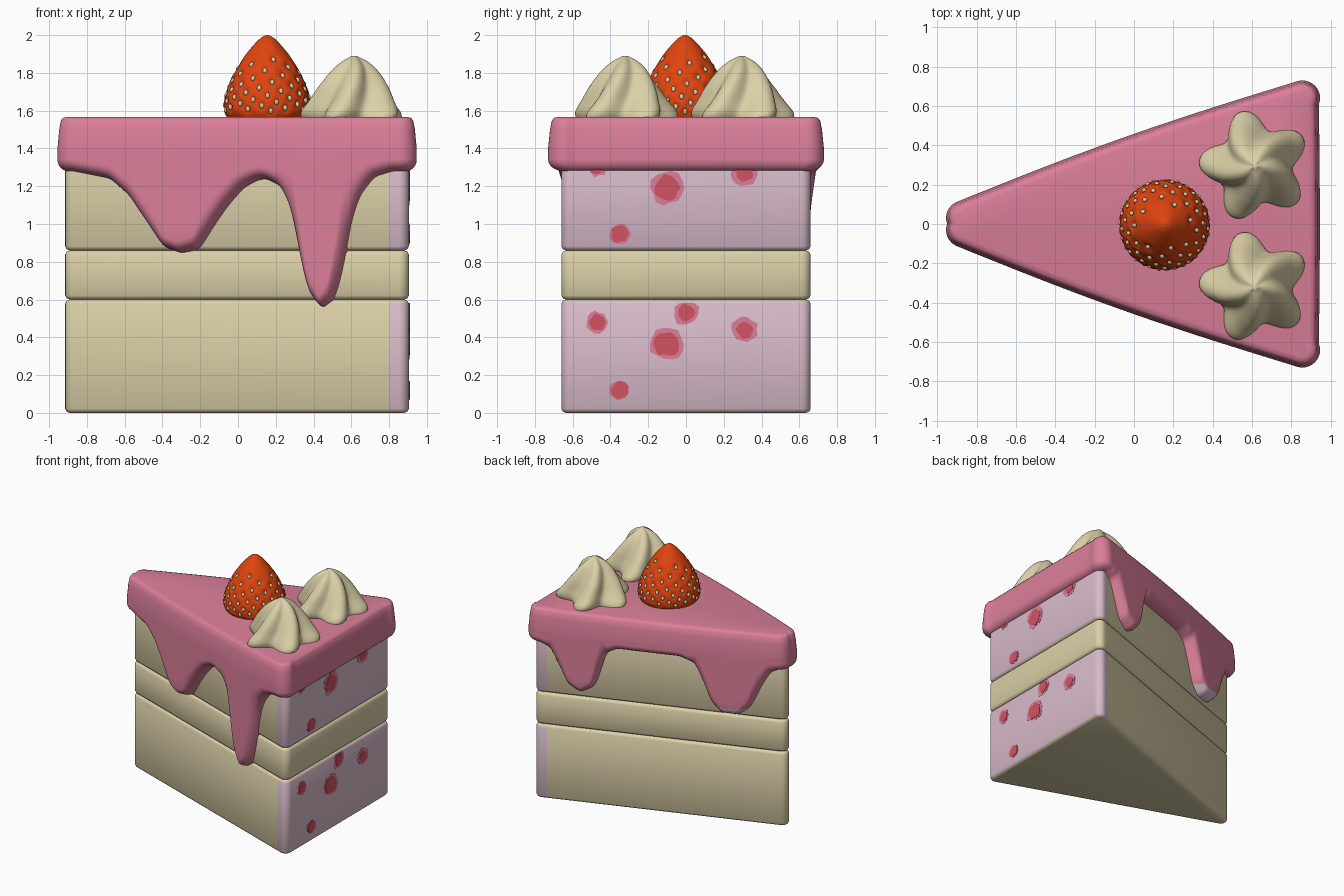
import bpy, bmesh, math, random
from mathutils import Vector, Matrix

if "Cube" in bpy.data.objects:
    bpy.data.objects.remove(bpy.data.objects["Cube"])

random.seed(4)


def material(name, r, g, b):
    m = bpy.data.materials.new(name)
    lin = [((c / 255 + 0.055) / 1.055) ** 2.4 for c in (r, g, b)]
    m.diffuse_color = (*lin, 1)
    m.use_nodes = True
    m.node_tree.nodes["Principled BSDF"].inputs["Base Color"].default_value = m.diffuse_color
    return m


CREAM = material("cream sponge", 219, 208, 168)
PINK = material("pink icing", 219, 127, 153)
LILAC = material("pale lilac", 217, 188, 203)
RED = material("berry red spot", 212, 82, 98)
ORANGE = material("strawberry red", 224, 68, 14)
SEED = material("seed", 212, 205, 165)


def make(name, bm, mats, rule=None, angle=50):
    bm.normal_update()
    if rule:
        for f in bm.faces:
            f.material_index = rule(f)
    me = bpy.data.meshes.new(name)
    bm.to_mesh(me)
    bm.free()
    for m in mats:
        me.materials.append(m)
    ob = bpy.data.objects.new(name, me)
    bpy.context.collection.objects.link(ob)
    bpy.ops.object.select_all(action='DESELECT')
    ob.select_set(True)
    bpy.context.view_layer.objects.active = ob
    bpy.ops.object.shade_smooth_by_angle(angle=math.radians(angle))
    return ob


def loft(rings, cap_start=True, cap_end=True):
    """Skin a list of closed counter-clockwise rings, given from bottom to top."""
    bm = bmesh.new()
    vs = [[bm.verts.new(p) for p in ring] for ring in rings]
    n = len(rings[0])
    for a, b in zip(vs, vs[1:]):
        for i in range(n):
            j = (i + 1) % n
            bm.faces.new((a[i], a[j], b[j], b[i]))
    if cap_start:
        bm.faces.new(vs[0][::-1])
    if cap_end:
        bm.faces.new(vs[-1])
    return bm


# Wedge outline: inner triangle corners plus outward normals
CORNERS = [(-0.865, 0), (0.855, -0.61), (0.855, 0.61)]
PHI = 90 + math.degrees(math.atan2(0.61, 1.72))
ARCS = [(PHI, 360 - PHI), (360 - PHI, 360), (0, PHI)]


def outline(arc, splits):
    """Columns (centre x, centre y, normal x, normal y, bulge, edge number)."""
    cols = []
    for k in range(3):
        (cx, cy), (a0, a1) = CORNERS[k], ARCS[k]
        for i in range(arc + 1):
            a = math.radians(a0 + (a1 - a0) * i / arc)
            cols.append((cx, cy, math.cos(a), math.sin(a), 0, -1))
        ex, ey = CORNERS[(k + 1) % 3]
        a = math.radians(a1)
        for t in splits[k]:
            cols.append((cx + (ex - cx) * t, cy + (ey - cy) * t, math.cos(a),
                         math.sin(a), math.sin(math.pi * t), k))
    return cols


# Sponge layers, lilac on the outer end of the top and bottom ones
cut = (0.8 + 0.865 + 0.05 * 0.335) / 1.72
cake = outline(8, [[cut], [], [1 - cut]])


def lilac_end(f):
    return int(f.calc_center_median().x > 0.8 and abs(f.normal.z) < 0.9)


for name, z0, z1, ends in (("bottom_sponge", 0, 0.6, True), ("middle_cream", 0.6, 0.86, False),
                           ("top_sponge", 0.86, 1.45, True)):
    prof = [(z0, 0.026), (z0 + 0.007, 0.042), (z0 + 0.022, 0.05),
            (z1 - 0.022, 0.05), (z1 - 0.007, 0.042), (z1, 0.026)]
    rings = [[(c[0] + c[2] * r, c[1] + c[3] * r, z) for c in cake] for z, r in prof]
    make(name, loft(rings), [CREAM, LILAC], lilac_end if ends else None)

# Icing with drips: lower edge height along x for the two long sides
FRONT = [(-.9, 1.28), (-.7, 1.24), (-.6, 1.15), (-.5, 1.0), (-.42, .88), (-.33, .845), (-.23, .87),
         (-.15, 1.0), (-.08, 1.1), (0, 1.19), (.07, 1.23), (.12, 1.24), (.2, 1.2), (.25, 1.1),
         (.28, .97), (.31, .8), (.35, .64), (.42, .55), (.49, .61), (.54, .8), (.57, 1.0),
         (.62, 1.15), (.7, 1.25), (.8, 1.28)]
BACK = [(-.9, 1.28), (-.84, 1.25), (-.77, 1.12), (-.7, .95), (-.62, .88), (-.5, .88), (-.42, .96),
        (-.36, 1.12), (-.3, 1.26), (-.2, 1.3), (.25, 1.3), (.34, 1.25), (.38, 1.1), (.42, .97),
        (.52, .91), (.62, .97), (.68, 1.1), (.75, 1.25), (.85, 1.28)]


def lookup(table, x):
    if x <= table[0][0]:
        return table[0][1]
    for (x0, y0), (x1, y1) in zip(table, table[1:]):
        if x <= x1:
            return y0 + (y1 - y0) * (x - x0) / (x1 - x0)
    return table[-1][1]


side = [i / 150 for i in range(1, 150)]
cols = outline(12, [side, [i / 20 for i in range(1, 20)], side])
rad = [0.085 + 0.035 * abs(c[3]) + (0.005 if c[5] == 1 else 0.025) * c[4] for c in cols]
low = []
for c, r in zip(cols, rad):
    x = c[0] + c[2] * r
    low.append(lookup(FRONT, x) if c[5] == 0 else lookup(BACK, x) if c[5] == 2 else 1.28)
n = len(cols)
for _ in range(3):
    low = [(low[i - 1] + 2 * low[i] + low[(i + 1) % n]) / 4 for i in range(n)]

columns = []
for i, (c, r) in enumerate(zip(cols, rad)):
    slope = (low[(i + 1) % n] - low[i - 1]) / 0.0243 if c[5] in (0, 2) else 0
    h = min(0.06 * math.sqrt(1 + slope * slope), 1.37 - low[i])
    col = []
    for k in range(7):                       # rounded lower lip
        a = math.radians(90 - 15 * k)
        col.append((low[i] + h * (1 - math.sin(a)), 0.035 + (r - 0.035) * math.cos(a)))
    col = [(low[i] + h * (1 - math.cos(math.radians(15 * k))),
            0.035 + (r - 0.035) * math.sin(math.radians(15 * k))) for k in range(7)]
    top = low[i] + h
    col += [(top + (1.4 - top) * k / 8, r) for k in range(1, 9)]
    col += [(1.5, r - 0.01), (1.548, r - 0.02), (1.562, r - 0.032), (1.567, r - 0.055)]
    columns.append([(c[0] + c[2] * q, c[1] + c[3] * q, z) for z, q in col])


def drip_tip(f):
    p = f.calc_center_median()
    return int(p.y > 0 and p.x < -0.2 and p.z < 0.95)


make("icing", loft(list(zip(*columns)), cap_start=False), [PINK, LILAC], drip_tip)

# Fruit spots: thin plates on the broad end
bm = bmesh.new()
SPOTS = [(-.35, .12, .055, .047), (-.47, .48, .058, .045), (-.1, .365, .092, .068),
         (0, .53, .07, .048), (.31, .44, .07, .045)]
for base, limit in ((0, .582), (.827, 1.4)):
    for y, z, outer, inner in SPOTS:
        for r, x, mi in ((outer, .907, 0), (inner, .910, 1)):
            ring = []
            for i in range(14):
                a, q = math.tau * i / 14, r * random.uniform(0.85, 1.1)
                ring.append((y + q * math.cos(a), min(z + base + q * math.sin(a), limit)))
            f0 = [bm.verts.new((x, p, q)) for p, q in ring]
            b0 = [bm.verts.new((.903, p, q)) for p, q in ring]
            bm.faces.new(f0).material_index = mi
            for i in range(14):
                j = (i + 1) % 14
                bm.faces.new((b0[i], b0[j], f0[j], f0[i])).material_index = mi
make("fruit_spots", bm, [PINK, RED], angle=30)

# Strawberry with dimples and seeds
BERRY = [(1.55, .2), (1.58, .226), (1.62, .235), (1.67, .23), (1.72, .214), (1.78, .188), (1.83, .16),
         (1.9, .113), (1.96, .062), (1.985, .035), (1.997, .015), (2.0, .002)]
CX, CY = 0.155, -0.005
seeds = []
N = 80
for i in range(N):
    z = 1.59 + 0.365 * (1 - math.sqrt(1 - (i + 0.5) / N * 0.97))
    a = i * 2.39996
    r = lookup(BERRY, z)
    tilt = -(lookup(BERRY, z + .02) - lookup(BERRY, z - .02)) / .04
    nrm = Vector((math.cos(a), math.sin(a), tilt)).normalized()
    seeds.append((Vector((CX + r * math.cos(a), CY + r * math.sin(a), z)), nrm))
rings = []
zs = [1.55 + 0.45 * math.sin(math.pi / 2 * k / 48) for k in range(49)]
for z in zs:
    r = sum(lookup(BERRY, z + d) for d in (-.012, 0, .012)) / 3 if z < 1.97 else lookup(BERRY, z)
    ring = []
    for k in range(96):
        a = math.tau * k / 96
        p = Vector((CX + r * math.cos(a), CY + r * math.sin(a), z))
        d = sum(0.016 * math.exp(-(p - s).length_squared / 0.0005) for s, _ in seeds)
        q = max(r - d, 0.001)
        ring.append((CX + q * math.cos(a), CY + q * math.sin(a), z))
    rings.append(ring)
make("strawberry", loft(rings), [ORANGE], angle=80)

bm = bmesh.new()
for p, nrm in seeds:
    m = Matrix.Translation(p - nrm * 0.009) @ nrm.to_track_quat('Z', 'Y').to_matrix().to_4x4()
    bmesh.ops.create_icosphere(bm, subdivisions=2, radius=1,
                               matrix=m @ Matrix.Diagonal((.012, .016, .011, 1)))
make("strawberry_seeds", bm, [SEED], angle=80)

# Two piped cream swirls with five lobes
SWIRL = [(1.55, .275), (1.575, .288), (1.6, .28), (1.66, .235), (1.72, .198), (1.78, .155),
         (1.83, .112), (1.865, .066), (1.882, .033), (1.89, .004)]
for name, cy in (("cream_swirl_back", 0.295), ("cream_swirl_front", -0.32)):
    rings = []
    for k in range(31):
        u = math.sin(math.pi / 2 * k / 30)
        z = 1.55 + 0.34 * u
        r = sum(lookup(SWIRL, z + d) for d in (-.01, 0, .01)) / 3
        ring = []
        for i in range(80):
            a = math.tau * i / 80
            lobe = 0.5 - 0.5 * math.cos(5 * (a - math.radians(28 + 40 * u)))
            q = r * (1 - (0.34 - 0.1 * u) * lobe)
            ring.append((0.615 + q * math.cos(a), cy + q * math.sin(a), z))
        rings.append(ring)
    make(name, loft(rings), [CREAM], angle=80)
